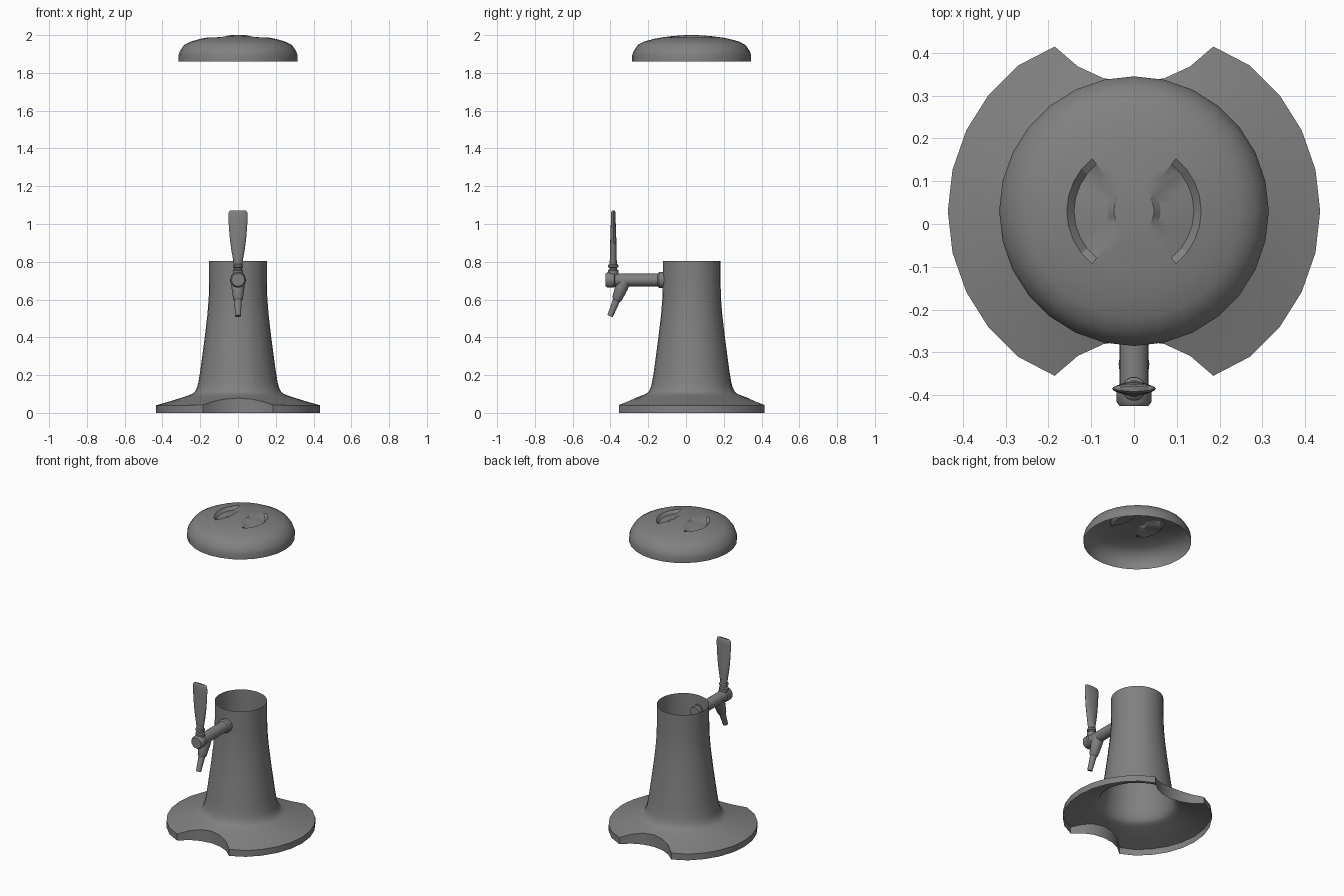
import bpy, bmesh, math
from mathutils import Vector, Matrix

old = bpy.data.objects.get("Cube")
if old:
    bpy.data.objects.remove(old, do_unlink=True)

AXIS_Y = 0.03          # tower and lid axis
SEG = 28
STEP = math.tau / SEG

grey = bpy.data.materials.new("plain grey")
grey.use_nodes = True
GREY = (0.22, 0.22, 0.22, 1)
grey.diffuse_color = GREY
grey.node_tree.nodes["Principled BSDF"].inputs["Base Color"].default_value = GREY


def loft(name, rings, cap_start=False, cap_end=False, matrix=None, angle=35):
    """Skin closed rings of equal length; the rings run upward, counterclockwise."""
    bm = bmesh.new()
    rows = [[bm.verts.new(p) for p in ring] for ring in rings]
    n = len(rows[0])
    for low, high in zip(rows, rows[1:]):
        for i in range(n):
            j = (i + 1) % n
            bm.faces.new((low[i], low[j], high[j], high[i]))
    if cap_start:
        bm.faces.new(rows[0][::-1])
    if cap_end:
        bm.faces.new(rows[-1])
    if matrix:
        bm.transform(matrix)
    mesh = bpy.data.meshes.new(name)
    bm.to_mesh(mesh)
    bm.free()
    mesh.materials.append(grey)
    obj = bpy.data.objects.new(name, mesh)
    bpy.context.collection.objects.link(obj)
    bpy.ops.object.select_all(action='DESELECT')
    obj.select_set(True)
    bpy.context.view_layer.objects.active = obj
    bpy.ops.object.shade_smooth_by_angle(angle=math.radians(angle))
    return obj


def oval(rx, ry, z, n=20):
    return [(rx * math.cos(math.tau * i / n), ry * math.sin(math.tau * i / n), z)
            for i in range(n)]


def turned(name, start, end, profile):
    """Solid of (distance, radius) pairs turned about the line start-end."""
    start, end = Vector(start), Vector(end)
    turn = (end - start).to_track_quat('Z', 'Y').to_matrix().to_4x4()
    rings = [oval(r, r, d) for d, r in profile]
    return loft(name, rings, True, True, Matrix.Translation(start) @ turn)


# Tower and flared foot: one open shell, with a round bite at front and back
BITE_AT, BITE_R, FOOT_R = 0.545, 0.245, 0.435
extra = math.radians(21.2)
angles = sorted([i * STEP for i in range(SEG)] +
                [q + s * extra for q in (math.pi / 2, 1.5 * math.pi) for s in (-1, 1)])


def foot_radius(a):
    off = abs(math.cos(a)) * BITE_AT
    if off >= BITE_R:
        return FOOT_R
    return min(FOOT_R, BITE_AT * abs(math.sin(a)) - math.sqrt(BITE_R ** 2 - off ** 2))


def foot_height(r):
    pts = [(0.222, 0.12), (0.243, 0.1), (0.3, 0.078), (0.435, 0.04)]
    for (r0, z0), (r1, z1) in zip(pts, pts[1:]):
        if r <= r1:
            return z0 + (z1 - z0) * (r - r0) / (r1 - r0)
    return pts[-1][1]


def polar(r, a, z):
    return (r * math.cos(a), AXIS_Y + r * math.sin(a), z)


edge = [foot_radius(a) for a in angles]
rings = [[polar(r, a, 0) for r, a in zip(edge, angles)]]
for t in (1, 0.5, 0):
    radii = [0.265 + (e - 0.265) * t for e in edge]
    rings.append([polar(r, a, foot_height(r)) for r, a in zip(radii, angles)])
for r, z in [(0.243, 0.1), (0.228, 0.112), (0.217, 0.135), (0.21, 0.16), (0.2, 0.22),
             (0.176, 0.4), (0.162, 0.52), (0.155, 0.61), (0.153, 0.7), (0.153, 0.805)]:
    rings.append([polar(r, a, z) for a in angles])
loft("tower_and_foot", rings)

# Floating lid: open shell with two sunken finger grips in its crown
LID = [(0.315, 1.86, 0), (0.315, 1.893, 0), (0.308, 1.915, 0), (0.285, 1.948, 0),
       (0.25, 1.966, 0), (0.2, 1.98, 0), (0.157, 1.988, 0), (0.14, 1.99, 0.02),
       (0.1, 1.995, 0.015), (0.062, 1.998, 0.012), (0.047, 1.999, 0), (0.02, 2.0, 0)]
rings = []
for r, z, sink in LID:
    ring = []
    for i in range(SEG):
        a = i * STEP
        off = abs((a + math.pi / 2) % math.pi - math.pi / 2)   # angle from the x axis
        inside = off < 3.5 * STEP
        if r < 0.08:
            inside = inside and off < 2.5 * STEP
        ring.append(polar(r, a, z - sink * inside))
    rings.append(ring)
loft("lid", rings, cap_end=True, angle=32)

# Tap body with end collars
BAR_Z = 0.704
turned("tap_body", (0, -0.09, BAR_Z), (0, -0.425, BAR_Z),
       [(0, 0.034), (0.025, 0.034), (0.025, 0.042), (0.052, 0.042), (0.06, 0.034),
        (0.285, 0.034), (0.29, 0.041), (0.325, 0.041), (0.335, 0.034)])

# Slanted spout with a narrower nozzle
turned("spout", (0, -0.327, 0.7), (0, -0.402, 0.512),
       [(0, 0.036), (0.04, 0.034), (0.105, 0.026), (0.112, 0.02), (0.202, 0.015)])

# Lever: turned neck, then a flat paddle
LEVER_Y = -0.385
turned("lever_neck", (0, LEVER_Y, 0.72), (0, LEVER_Y, 0.81),
       [(0, 0.026), (0.035, 0.028), (0.04, 0.02), (0.048, 0.02), (0.052, 0.027),
        (0.062, 0.027), (0.068, 0.02), (0.09, 0.02)])
paddle = [(0.78, 0.022, 0.018), (0.81, 0.026, 0.018), (0.86, 0.035, 0.017),
          (0.92, 0.043, 0.016), (0.98, 0.048, 0.014), (1.03, 0.051, 0.012),
          (1.06, 0.05, 0.011), (1.068, 0.046, 0.009), (1.072, 0.038, 0.006)]
loft("lever_paddle", [oval(rx, ry, z) for z, rx, ry in paddle], True, True,
     Matrix.Translation((0, LEVER_Y, 0)))
